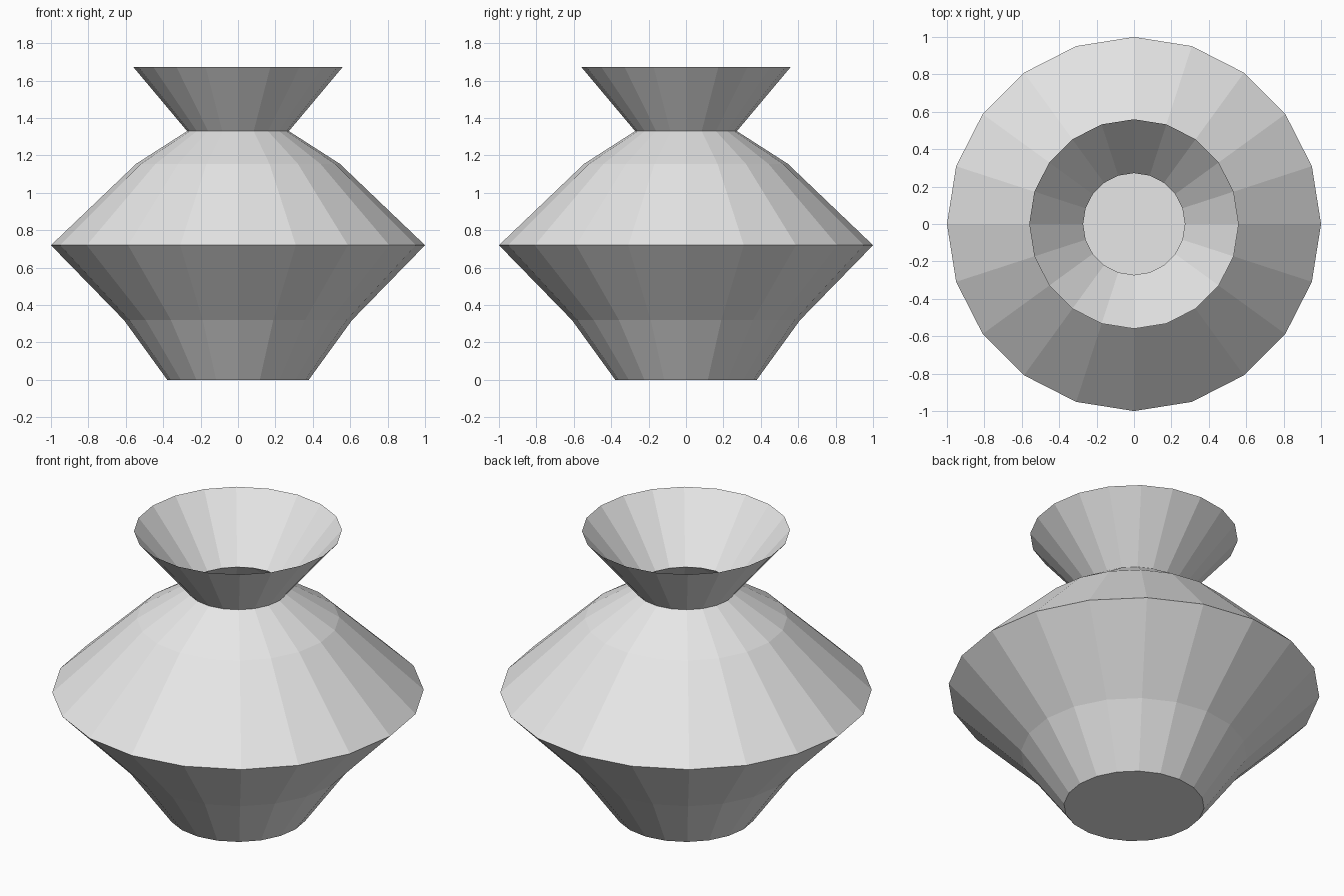
import bpy
import bmesh
from math import cos, sin, tau

cube = bpy.data.objects.get("Cube")
if cube:
    bpy.data.objects.remove(cube, do_unlink=True)

SIDES = 20

# Radius and height from the foot up to the flared rim
PROFILE = [(0.378, 0), (0.61, 0.32), (1, 0.72),
           (0.545, 1.155), (0.272, 1.33), (0.56, 1.673)]

# Plain grey clay
clay = bpy.data.materials.new("grey clay")
clay.use_nodes = True
grey = (0.8, 0.8, 0.8, 1)
clay.diffuse_color = grey
clay.node_tree.nodes["Principled BSDF"].inputs["Base Color"].default_value = grey


def ring(bm, radius, z):
    return [bm.verts.new((radius * cos(tau * i / SIDES),
                          radius * sin(tau * i / SIDES), z))
            for i in range(SIDES)]


# Thin-walled, open-mouthed vase with a closed base
bm = bmesh.new()
rings = [ring(bm, r, z) for r, z in PROFILE]
for low, high in zip(rings, rings[1:]):
    for i in range(SIDES):
        j = (i + 1) % SIDES
        bm.faces.new((low[i], low[j], high[j], high[i]))
bm.faces.new(reversed(rings[0]))

mesh = bpy.data.meshes.new("vase")
bm.to_mesh(mesh)
bm.free()
mesh.materials.append(clay)
vase = bpy.data.objects.new("vase", mesh)
bpy.context.collection.objects.link(vase)
